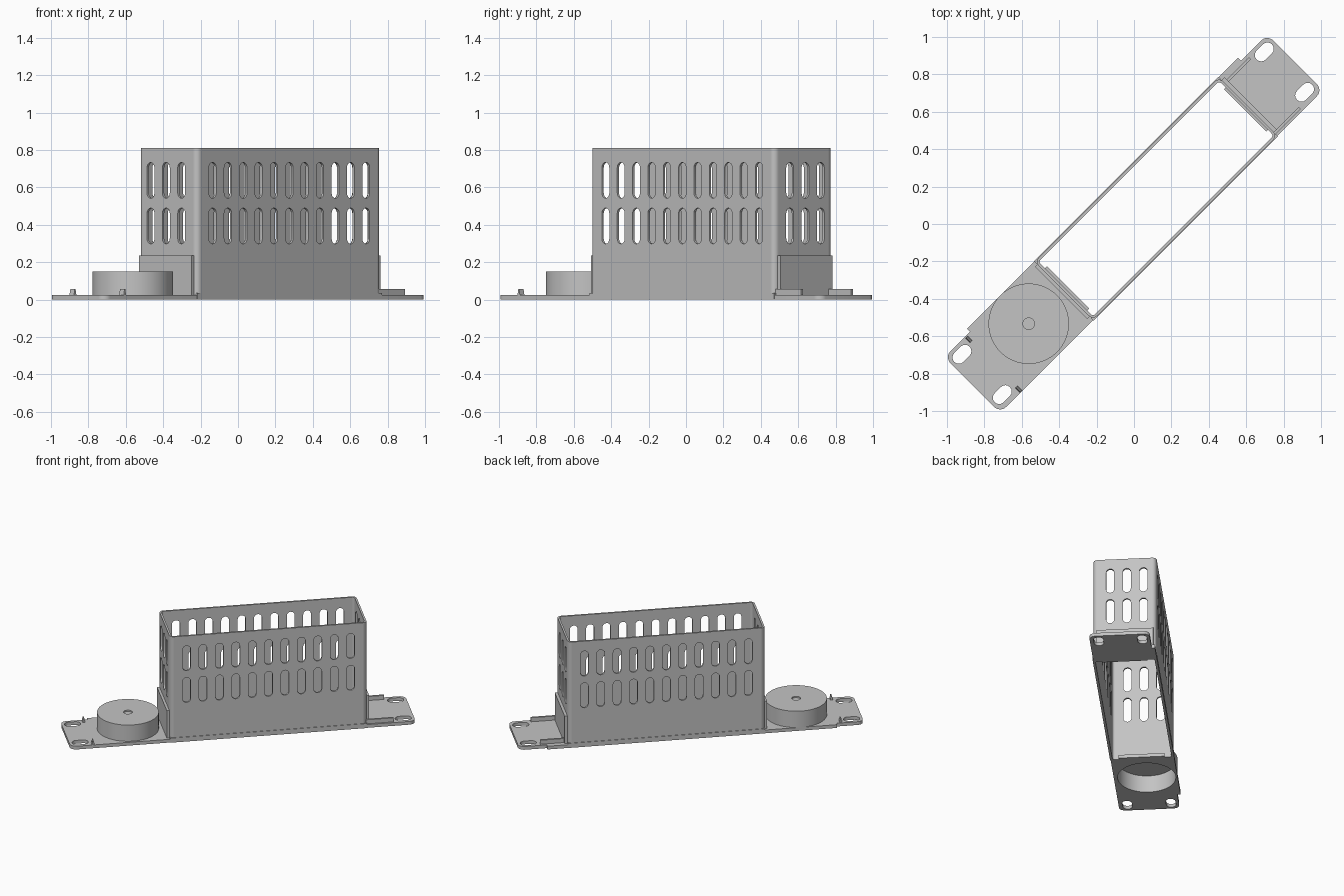
import bpy, bmesh
from math import sin, cos, pi, radians
from mathutils import Matrix, Vector

if "Cube" in bpy.data.objects:
    bpy.data.objects.remove(bpy.data.objects["Cube"], do_unlink=True)

grey = bpy.data.materials.new("light_grey")
grey.use_nodes = True
grey.diffuse_color = (0.55, 0.55, 0.55, 1)
grey.node_tree.nodes["Principled BSDF"].inputs["Base Color"].default_value = (0.55, 0.55, 0.55, 1)

# The whole bracket lies along the diagonal
DIAG = Matrix.Rotation(radians(45), 4, "Z")
FLAT = Matrix.Identity(4)
SIDE = Matrix.Rotation(radians(90), 4, "X")        # outline in length and height
END = Matrix.Rotation(radians(90), 4, "Z") @ SIDE  # outline in width and height

U0, U1, V0, V1 = -0.518, 0.876, -0.208, 0.233      # box footprint
TOP, R, T = 0.81, 0.03, 0.014                      # box height, corner radius, wall thickness
PLATE = 0.025


def finish(name, bm, matrix):
    bmesh.ops.remove_doubles(bm, verts=bm.verts, dist=1e-5)
    bmesh.ops.recalc_face_normals(bm, faces=bm.faces)
    mesh = bpy.data.meshes.new(name)
    bm.transform(DIAG @ matrix)
    bm.to_mesh(mesh)
    bm.free()
    mesh.materials.append(grey)
    ob = bpy.data.objects.new(name, mesh)
    bpy.context.collection.objects.link(ob)
    bpy.ops.object.select_all(action="DESELECT")
    ob.select_set(True)
    bpy.context.view_layer.objects.active = ob
    bpy.ops.object.shade_smooth_by_angle(angle=radians(35))
    return ob


def panel(name, loops, low, high, frame=FLAT):
    """Fill an outline with holes and give it thickness from low to high."""
    curve = bpy.data.curves.new(name, "CURVE")
    curve.dimensions = "2D"
    curve.fill_mode = "BOTH"
    curve.extrude = (high - low) / 2
    for loop in loops:
        spline = curve.splines.new("POLY")
        spline.points.add(len(loop) - 1)
        for point, (x, y) in zip(spline.points, loop):
            point.co = (x, y, 0, 1)
        spline.use_cyclic_u = True
    temp = bpy.data.objects.new(name + "_outline", curve)
    bpy.context.collection.objects.link(temp)
    graph = bpy.context.evaluated_depsgraph_get()
    mesh = bpy.data.meshes.new_from_object(temp.evaluated_get(graph))
    bm = bmesh.new()
    bm.from_mesh(mesh)
    bpy.data.objects.remove(temp)
    bpy.data.curves.remove(curve)
    bpy.data.meshes.remove(mesh)
    # Thickness runs along -y in the side frame and along +x in the end frame
    mid = (low + high) / 2
    shift = Matrix.Translation((0, 0, -mid if frame is SIDE else mid))
    return finish(name, bm, frame @ shift)


def arc(cx, cy, r, start, stop, n=8):
    return [(cx + r * cos(radians(start + (stop - start) * i / n)),
             cy + r * sin(radians(start + (stop - start) * i / n))) for i in range(n + 1)]


def rect(x0, y0, x1, y1):
    return [(x0, y0), (x1, y0), (x1, y1), (x0, y1)]


def slot(cx, cy, length, width, upright=True):
    r, h = width / 2, length / 2 - width / 2
    if upright:
        return arc(cx, cy + h, r, 0, 180) + arc(cx, cy - h, r, 180, 360)
    return arc(cx + h, cy, r, -90, 90) + arc(cx - h, cy, r, 90, 270)


def slot_grid(centre, count):
    return [slot(centre + (i - (count - 1) / 2) * 0.116, z, 0.192, 0.056)
            for i in range(count) for z in (0.394, 0.638)]


# Mounting plates with bolt slots; the left one is opened under the round cup
CUP = (-0.775, 0.021)


def end_plate(name, side, inner, step, extra):
    outline = [(inner, V0), *arc(1.175, V0 + 0.045, 0.045, -90, 0),
               *arc(1.175, 0.168, 0.045, 0, 90), (step, 0.213), (step, 0.236), (inner, 0.236)]
    loops = [outline, slot(1.143, 0.158, 0.115, 0.068, False),
             slot(1.143, -0.147, 0.115, 0.068, False)]
    panel(name, [[(side * u, v) for u, v in loop] for loop in loops] + extra, 0, PLATE)


end_plate("right_plate", 1, U1 - T, 1.022, [])
end_plate("left_plate", -1, -U0 - T, 1.028, [arc(*CUP, 0.208, 0, 352.5, 47)])

# Long slotted walls with a thin foot rail
for name, low, high, rail in (("front_wall", V0, V0 + T, (V0 - 0.004, V0 + T)),
                              ("back_wall", V1 - T, V1, (V1 - T, V1 + 0.004))):
    panel(name, [rect(U0 + R, 0, U1 - R, TOP)] + slot_grid(0.18, 11), low, high, SIDE)
    panel(name + "_rail", [rect(U0, 0, U1, 0.035)], *rail, SIDE)

# Short slotted walls, each with a thicker band at the foot and an inner lip
for name, low, high, band, lip in (
        ("left_wall", U0, U0 + T, (U0 - 0.018, U0 + 0.002), (U0 + T, U0 + 0.03)),
        ("right_wall", U1 - T, U1, (U1 - 0.002, U1 + 0.02), (U1 - 0.026, U1 - T))):
    panel(name, [rect(V0 + R, 0, V1 - R, TOP)] + slot_grid(0.026, 3), low, high, END)
    panel(name + "_band", [rect(-0.183, PLATE, 0.213, 0.235)], *band, END)
    panel(name + "_lip", [rect(-0.15, 0, 0.17, PLATE)], *lip, END)

# Rounded box corners
for name, cu, cv, a in (("corner_back_right", U1 - R, V1 - R, 0), ("corner_back_left", U0 + R, V1 - R, 90),
                        ("corner_front_left", U0 + R, V0 + R, 180), ("corner_front_right", U1 - R, V0 + R, 270)):
    panel(name, [arc(cu, cv, R, a, a + 90) + arc(cu, cv, R - T, a + 90, a)], 0, TOP)

# Hollow round cup with a shallow centre dimple
bm = bmesh.new()
profile = [(0, 0.14), (0.031, 0.14), (0.031, 0.15), (0.215, 0.15),
           (0.215, 0), (0.203, 0), (0.203, 0.13), (0, 0.13)]
verts = [bm.verts.new((r, 0, z)) for r, z in profile]
edges = [bm.edges.new(pair) for pair in zip(verts, verts[1:])]
bmesh.ops.spin(bm, geom=verts + edges, cent=(0, 0, 0), axis=(0, 0, 1),
               angle=2 * pi, steps=64, use_merge=True)
finish("round_cup", bm, Matrix.Translation((*CUP, 0)))

# Guide ribs on the right plate and small teeth on the left plate
for name, v in (("back", 0.188), ("front", -0.188)):
    panel(name + "_rib", [rect(U1 - 0.005, PLATE, 1.066, 0.056)], v - 0.008, v + 0.008, SIDE)
    panel(name + "_tooth", [[(-1.069, PLATE), (-1.051, PLATE), (-1.057, 0.056), (-1.063, 0.056)]],
          v - 0.017, v + 0.017, SIDE)
